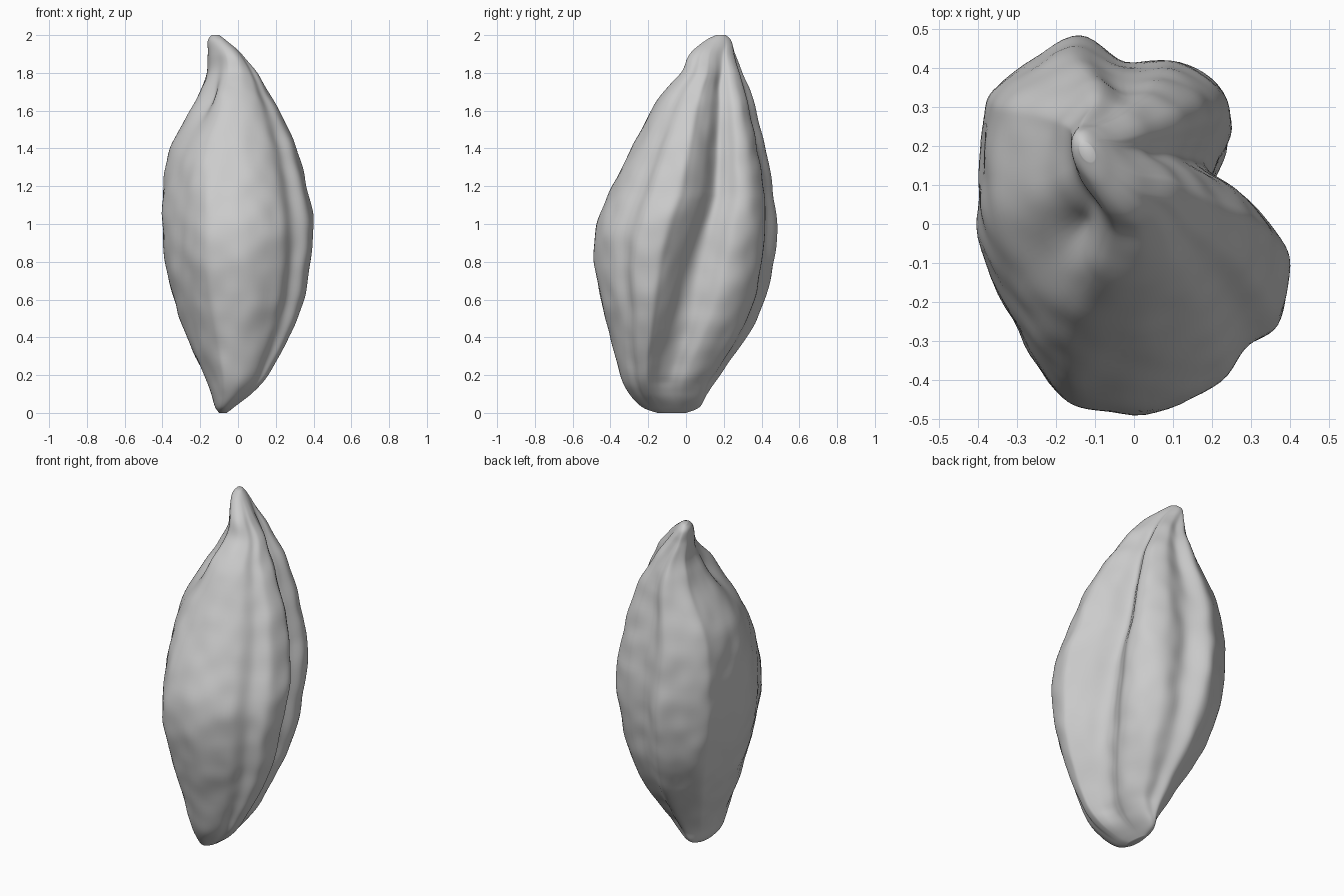
import bpy, bmesh, math
from mathutils import Vector, noise

SIDES, RINGS = 132, 120

# Ribbed cross-section, counter-clockwise from the left side
OUTLINE = [(.4, -.1), (.37, -.03), (.3, .05), (.2, .13), (.215, .2), (.25, .28),
           (.22, .36), (.12, .42), (-.02, .415), (-.14, .48), (-.26, .42), (-.36, .34),
           (-.385, .26), (-.4, .08), (-.39, -.08), (-.3, -.28), (-.21, -.42),
           (-.12, -.475), (.06, -.48), (.22, -.4), (.295, -.3), (.37, -.23)]

# Height, then the x and y limits of the pod there
LIMITS = [(0, -.1, -.06, -.15, .0), (.03, -.12, -.02, -.23, .07),
          (.1, -.14, .07, -.3, .11), (.2, -.18, .16, -.35, .18),
          (.4, -.27, .27, -.4, .32), (.6, -.34, .35, -.45, .42),
          (.8, -.385, .385, -.485, .465), (1, -.4, .4, -.47, .48),
          (1.2, -.395, .365, -.39, .46), (1.4, -.36, .31, -.29, .42),
          (1.6, -.25, .22, -.185, .37), (1.7, -.2, .16, -.12, .34),
          (1.8, -.165, .1, -.03, .3), (1.9, -.16, .02, .02, .26),
          (1.97, -.16, -.06, .1, .24), (2, -.14, -.1, .16, .21)]


def spline(p, t):
    """Smooth curve through four neighbouring values."""
    a, b, c, d = p
    return b + (c - a) * t / 2 + (a * 2 - b * 5 + c * 4 - d) * t * t / 2 \
        + (b * 3 - a - c * 3 + d) * t ** 3 / 2


def section_point(u):
    i, t = int(u), u - int(u)
    near = [Vector(OUTLINE[(i + k) % len(OUTLINE)]) for k in (-1, 0, 1, 2)]
    return spline(near, t)


def limits_at(u):
    last = len(LIMITS) - 1
    i = min(int(u), last - 1)
    near = [Vector(LIMITS[max(0, min(last, i + k))]) for k in (-1, 0, 1, 2)]
    return spline(near, u - i)


def bump(value, centre, width):
    return math.exp(-((value - centre) / width) ** 2)


def fit(value, values, low, high):
    """Map a value from the range of values to low..high."""
    a, b = min(values), max(values)
    return low + (value - a) / (b - a) * (high - low)


def shaped(s, z):
    """Section point as it looks at height z, in unit size."""
    n = Vector((s.x / .4, s.y / .48))
    # Ribs soften into an oval at both tips
    soft = max(bump(z, 0, .12), bump(z, 2, .12), .2 * bump(z, .3, .3))
    n = n.lerp(n.normalized(), soft)
    angle = math.atan2(n.y, n.x)
    # Folded crease running below the upper tip
    n *= 1 - .22 * bump(z, 1.67, .13) * bump(angle, -2.5, .3)
    # The left groove swings forward towards the base
    low = max(0, min(1, (1.15 - z) / .85))
    n.y -= .42 * low * bump(angle, .25, .75)
    # The upper tip is flattened along a diagonal
    n.x -= .5 * n.y * bump(z, 1.95, .17)
    return n


section = [section_point(j * len(OUTLINE) / SIDES) for j in range(SIDES)]
bm = bmesh.new()
rings = []
for r in range(RINGS + 1):
    z, x0, x1, y0, y1 = limits_at(r / RINGS * (len(LIMITS) - 1))
    points = [shaped(s, z) for s in section]
    xs, ys = [p.x for p in points], [p.y for p in points]
    ring = []
    for p in points:
        co = Vector((fit(p.x, xs, x0, x1), fit(p.y, ys, y0, y1), z))
        # Fine wrinkled skin
        wrinkle = noise.noise(Vector((co.x * 10, co.y * 10, z * 8)))
        out = Vector((p.x, p.y, 0)).normalized()
        co += out * wrinkle * .008 * min(1, (x1 - x0) * 3)
        ring.append(bm.verts.new(co))
    rings.append(ring)
for low, high in zip(rings, rings[1:]):
    for j in range(SIDES):
        k = (j + 1) % SIDES
        bm.faces.new((low[j], low[k], high[k], high[j]))
bm.faces.new(rings[0][::-1])
bm.faces.new(rings[-1])
for face in bm.faces:
    face.smooth = True

# Seed pod object with one plain colour
cube = bpy.data.objects.get("Cube")
if cube:
    bpy.data.objects.remove(cube, do_unlink=True)
mesh = bpy.data.meshes.new("seed_pod")
bm.to_mesh(mesh)
bm.free()
pod = bpy.data.objects.new("seed_pod", mesh)
bpy.context.collection.objects.link(pod)
grey = bpy.data.materials.new("light grey")
grey.use_nodes = True
colour = (.6, .6, .6, 1)
grey.diffuse_color = colour
grey.node_tree.nodes["Principled BSDF"].inputs["Base Color"].default_value = colour
mesh.materials.append(grey)
